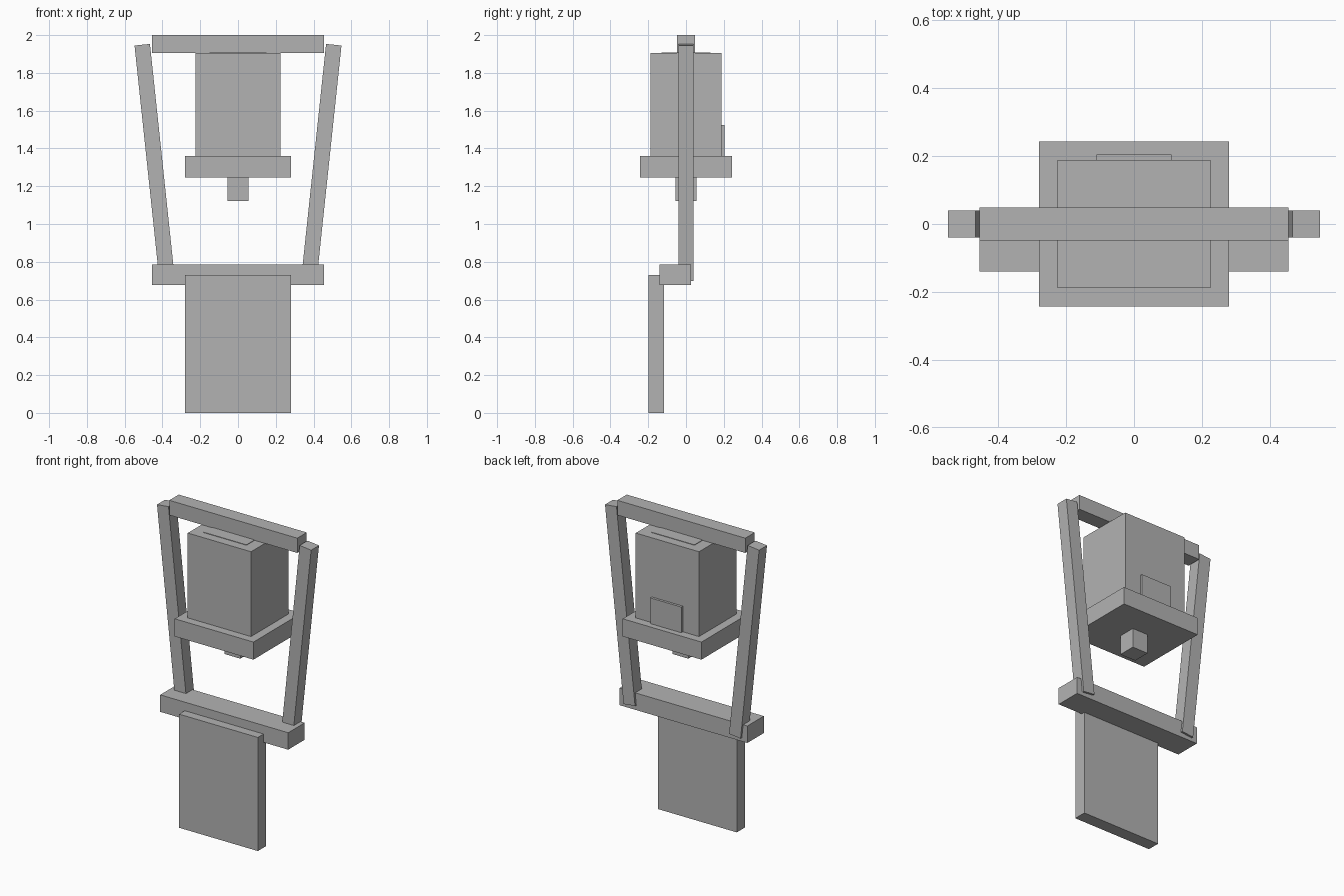
import bpy
import math

if "Cube" in bpy.data.objects:
    bpy.data.objects.remove(bpy.data.objects["Cube"])

# One neutral grey for every part
grey = bpy.data.materials.new("mid_grey")
grey.diffuse_color = (0.45, 0.45, 0.45, 1.0)
grey.use_nodes = True
grey.node_tree.nodes["Principled BSDF"].inputs["Base Color"].default_value = grey.diffuse_color


def box(name, x, y, z, tilt=0.0):
    """Box from (min, max) ranges, optionally tilted about y through its centre."""
    ranges = (x, y, z)
    centre = [(a + b) / 2 for a, b in ranges]
    size = [b - a for a, b in ranges]
    bpy.ops.mesh.primitive_cube_add(size=1, location=centre, rotation=(0, tilt, 0))
    ob = bpy.context.object
    ob.name = name
    ob.scale = size
    bpy.ops.object.transform_apply(location=False, rotation=False, scale=True)
    ob.data.materials.append(grey)
    return ob


def mid(half):
    return (-half, half)


# Hanging frame: top bar and lower crossbar
box("top_bar", mid(0.455), mid(0.048), (1.905, 2.0))
box("lower_crossbar", mid(0.455), (-0.14, 0.027), (0.676, 0.785))

# Slanted side arms, leaning outwards towards the top
top_x, top_z = 0.507, 1.949
low_x, low_z = 0.375, 0.703
length = math.hypot(top_x - low_x, top_z - low_z)
lean = math.atan2(top_x - low_x, top_z - low_z)
cx, cz = (top_x + low_x) / 2, (top_z + low_z) / 2
for side, label in ((-1, "left"), (1, "right")):
    box(label + "_arm", (side * cx - 0.041, side * cx + 0.041), mid(0.04),
        (cz - length / 2, cz + length / 2), side * lean)

# Central housing with its flange, lid plate, rear plate and nozzle
box("housing", mid(0.225), mid(0.189), (1.36, 1.905))
box("flange", mid(0.28), mid(0.243), (1.247, 1.36))
box("lid_plate", mid(0.152), mid(0.131), (1.90, 1.908))
box("rear_plate", mid(0.11), (0.185, 0.205), (1.35, 1.525))
box("nozzle", mid(0.056), mid(0.056), (1.122, 1.25))

# Front panel hanging from the crossbar
box("front_panel", mid(0.28), (-0.198, -0.116), (0.0, 0.73))
